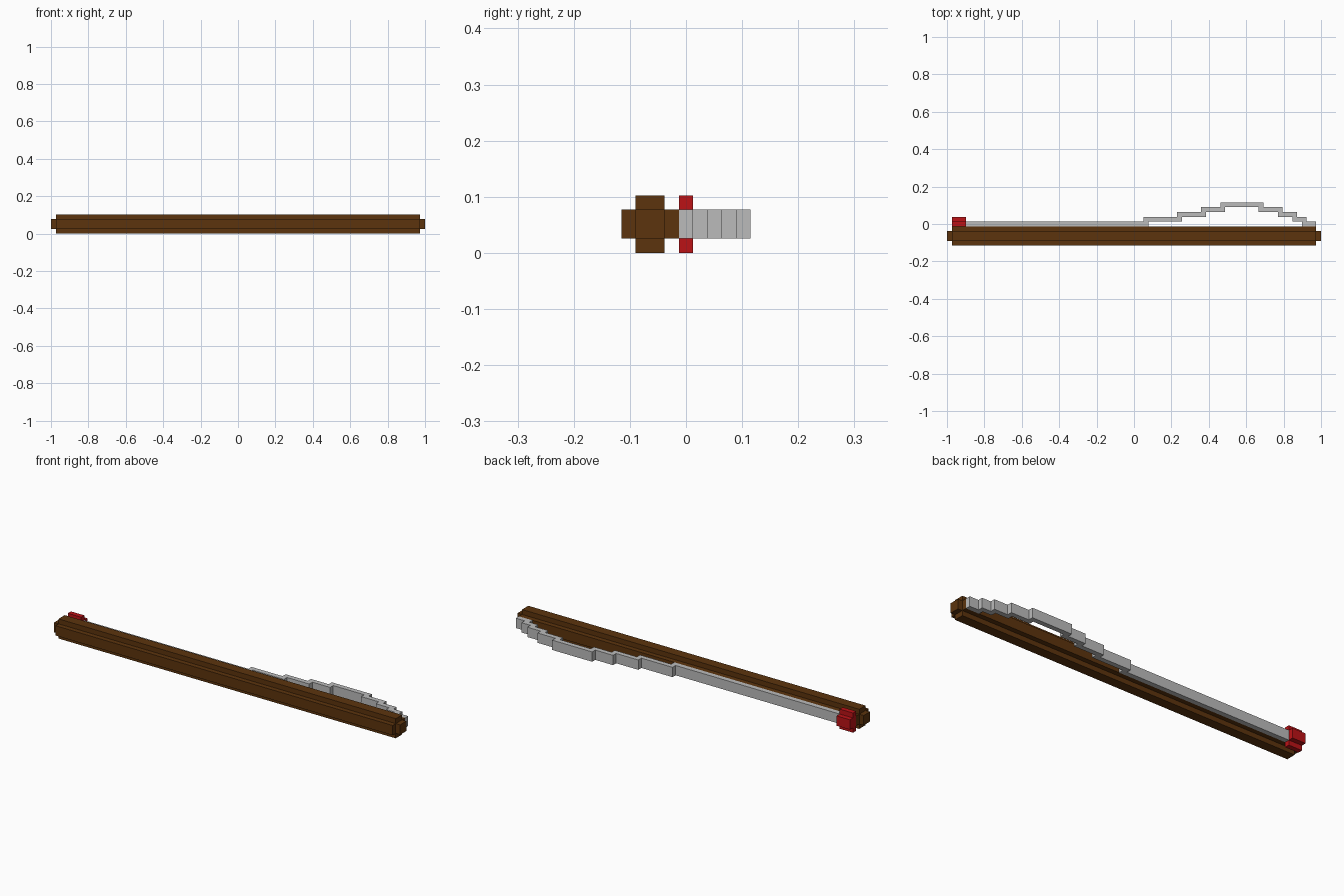
import bpy, bmesh
from mathutils import Vector

cube = bpy.data.objects.get("Cube")
if cube:
    bpy.data.objects.remove(cube, do_unlink=True)

U = 2 / 78  # one grid unit; the body is 78 units long


def material(name, color):
    m = bpy.data.materials.new(name)
    m.use_nodes = True
    m.diffuse_color = color
    bsdf = m.node_tree.nodes["Principled BSDF"]
    bsdf.inputs["Base Color"].default_value = color
    bsdf.inputs["Roughness"].default_value = 0.8
    return m


wood = material("brown wood", (0.107, 0.034, 0.004, 1))
steel = material("light grey", (0.5, 0.5, 0.5, 1))
red = material("red", (0.5, 0.006, 0.008, 1))


def extrude(name, points, direction, mat):
    """Extrude a flat outline, given in grid units, along a direction."""
    bm = bmesh.new()
    face = bm.faces.new([bm.verts.new(Vector(p) * U) for p in points])
    out = bmesh.ops.extrude_face_region(bm, geom=[face])
    moved = [v for v in out["geom"] if isinstance(v, bmesh.types.BMVert)]
    bmesh.ops.translate(bm, verts=moved, vec=Vector(direction) * U)
    bmesh.ops.recalc_face_normals(bm, faces=bm.faces)
    mesh = bpy.data.meshes.new(name)
    bm.to_mesh(mesh)
    bm.free()
    mesh.materials.append(mat)
    ob = bpy.data.objects.new(name, mesh)
    bpy.context.collection.objects.link(ob)
    return ob


# Wooden bar with a plus-shaped section
plus = [(-4.5, 1), (-3.5, 1), (-3.5, 0), (-1.5, 0), (-1.5, 1), (-0.5, 1),
        (-0.5, 3), (-1.5, 3), (-1.5, 4), (-3.5, 4), (-3.5, 3), (-4.5, 3)]
extrude("wooden_bar", [(-38, y, z) for y, z in plus], (76, 0, 0), wood)

# Small square caps at both ends of the bar
square = [(-3.5, 1), (-1.5, 1), (-1.5, 3), (-3.5, 3)]
for side, name in ((-1, "right_end_cap"), (1, "left_end_cap")):
    extrude(name, [(38 * side, y, z) for y, z in square], (side, 0, 0), wood)

# Stepped grey strip: start, end and level of each step
steps = [(-35, 3, 0), (2, 10, 1), (9, 15, 2), (14, 19, 3), (18, 27, 4),
         (26, 31, 3), (30, 34, 2), (33, 36, 1), (35, 38, 0)]
outer, inner = [(-35, 0.5)], [(-35, -0.5)]
for (_, end, lvl), (start, _, nxt) in zip(steps, steps[1:]):
    xo, xi = (start, end) if nxt > lvl else (end, start)
    outer += [(xo, lvl + 0.5), (xo, nxt + 0.5)]
    inner += [(xi, lvl - 0.5), (xi, nxt - 0.5)]
outer.append((38, 0.5))
inner.append((38, -0.5))
extrude("stepped_strip", [(x, y, 1) for x, y in inner + outer[::-1]], (0, 0, 2), steel)

# Red clasp at the right end, with a T-shaped section
tee = [(-0.5, 0), (0.5, 0), (0.5, 1), (1.5, 1), (1.5, 3), (0.5, 3), (0.5, 4), (-0.5, 4)]
extrude("red_clasp", [(-38, y, z) for y, z in tee], (3, 0, 0), red)
